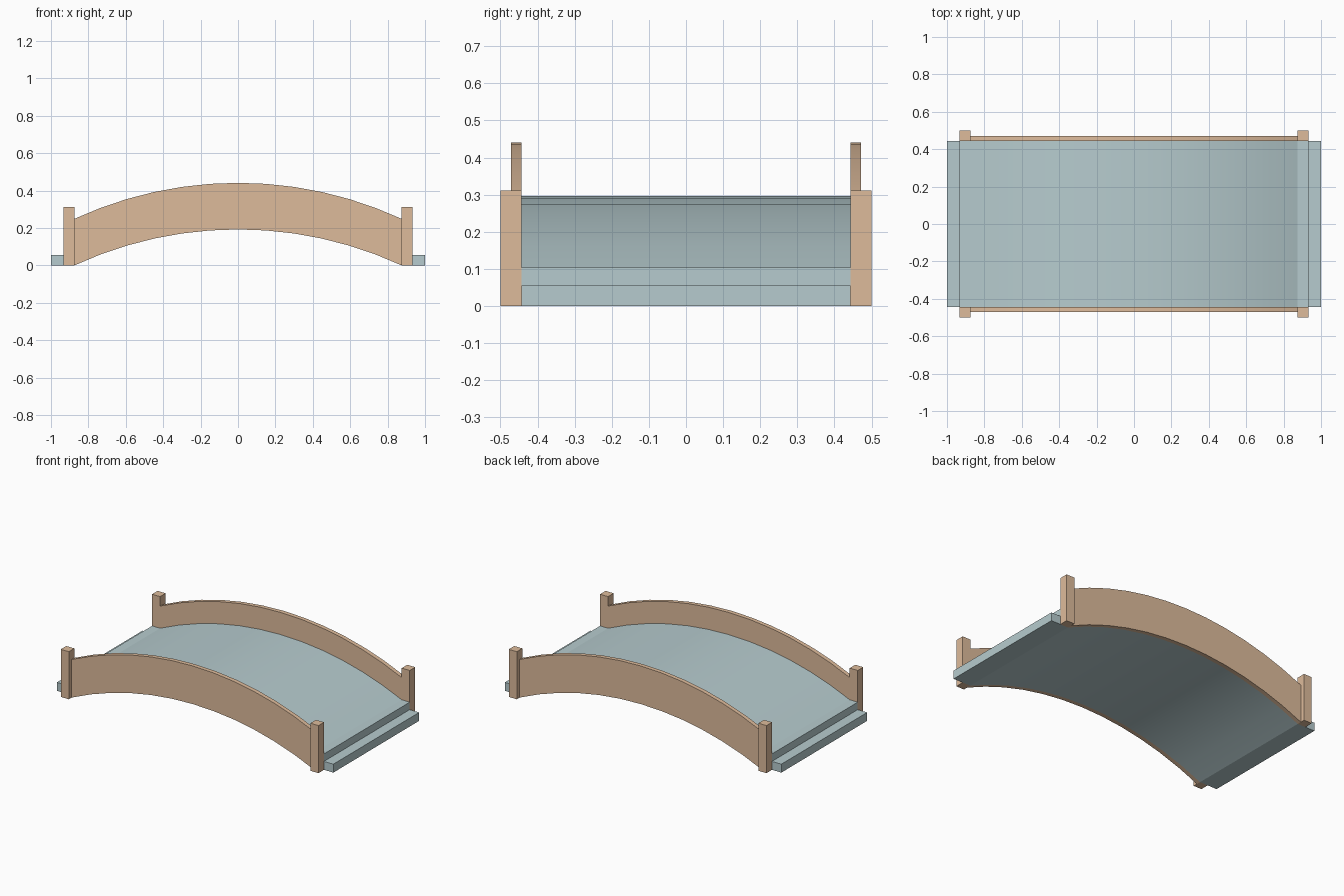
import bpy, bmesh, math

if "Cube" in bpy.data.objects:
    bpy.data.objects.remove(bpy.data.objects["Cube"])

HALF, RISE, SEGS = 0.874, 0.192, 12      # arch half span, rise, segments
POST_X, POST_Y = 0.932, 0.443            # outer post x, inner post y


def material(name, color):
    m = bpy.data.materials.new(name)
    m.diffuse_color = color
    m.use_nodes = True
    m.node_tree.nodes["Principled BSDF"].inputs["Base Color"].default_value = m.diffuse_color
    return m


wood = material("warm_wood", (0.73, 0.50, 0.33, 1))
stone = material("pale_stone", (0.47, 0.60, 0.62, 1))


def arc(z):
    """Points of the shallow arch, left to right, with its ends at height z."""
    r = (HALF ** 2 + RISE ** 2) / (2 * RISE)
    a = math.asin(HALF / r)
    angles = [a * (2 * i / SEGS - 1) for i in range(SEGS + 1)]
    return [(r * math.sin(t), z + RISE - r * (1 - math.cos(t))) for t in angles]


def extrude(name, profile, y0, y1, mat):
    """Closed x-z profile extruded along y."""
    bm = bmesh.new()
    face = bm.faces.new([bm.verts.new((x, y0, z)) for x, z in profile])
    out = bmesh.ops.extrude_face_region(bm, geom=[face])
    verts = [v for v in out["geom"] if isinstance(v, bmesh.types.BMVert)]
    bmesh.ops.translate(bm, verts=verts, vec=(0, y1 - y0, 0))
    bmesh.ops.recalc_face_normals(bm, faces=bm.faces)
    me = bpy.data.meshes.new(name)
    bm.to_mesh(me)
    bm.free()
    me.materials.append(mat)
    ob = bpy.data.objects.new(name, me)
    bpy.context.collection.objects.link(ob)
    bpy.ops.object.select_all(action='DESELECT')
    ob.select_set(True)
    bpy.context.view_layer.objects.active = ob
    bpy.ops.object.shade_smooth_by_angle(angle=math.radians(20))
    return ob


# Arched deck with a flat landing and a low step at each end
right_end = [(POST_X, 0.104), (POST_X, 0.055), (1, 0.055), (1, 0)]
left_end = [(-x, z) for x, z in reversed(right_end)]
extrude("deck", arc(0.104) + right_end + arc(0)[::-1] + left_end,
        -POST_Y, POST_Y, stone)

for side, sy in (("front", -1), ("back", 1)):
    # Curved side rail
    extrude(side + "_rail", arc(0.249) + arc(0)[::-1],
            sy * POST_Y, sy * 0.471, wood)
    # Square end posts
    for end, sx in (("left", -1), ("right", 1)):
        a, b = sx * HALF, sx * POST_X
        extrude(f"{side}_{end}_post", [(a, 0), (b, 0), (b, 0.311), (a, 0.311)],
                sy * POST_Y, sy * 0.5, wood)
